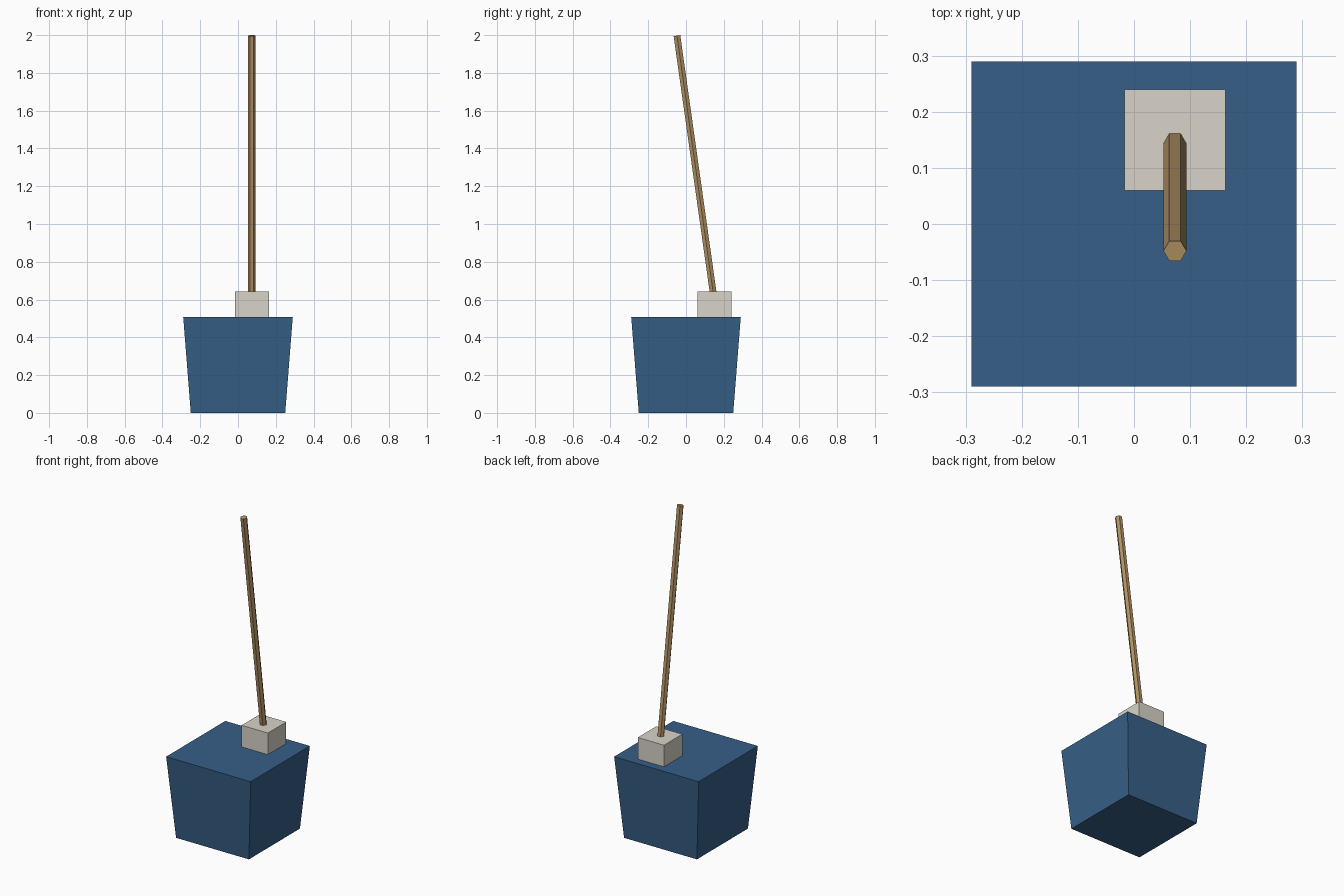
import bpy, bmesh, math
from mathutils import Matrix, Vector

if "Cube" in bpy.data.objects:
    bpy.data.objects.remove(bpy.data.objects["Cube"])


def material(name, rgb):
    # Convert 0-255 sRGB to linear
    lin = [((c / 255 + 0.055) / 1.055) ** 2.4 for c in rgb]
    m = bpy.data.materials.new(name)
    m.diffuse_color = (*lin, 1)
    m.use_nodes = True
    m.node_tree.nodes["Principled BSDF"].inputs["Base Color"].default_value = m.diffuse_color
    return m


def prism(name, sides, r_bottom, r_top, height, start, matrix, mat):
    """Capped prism or frustum rising from z = 0, placed by a matrix."""
    bm = bmesh.new()
    rings = []
    for r, z in ((r_bottom, 0), (r_top, height)):
        ring = []
        for i in range(sides):
            a = start + math.tau * i / sides
            ring.append(bm.verts.new((r * math.cos(a), r * math.sin(a), z)))
        rings.append(ring)
    low, high = rings
    bm.faces.new(low[::-1])
    bm.faces.new(high)
    for i in range(sides):
        j = (i + 1) % sides
        bm.faces.new((low[i], low[j], high[j], high[i]))
    bm.transform(matrix)
    mesh = bpy.data.meshes.new(name)
    bm.to_mesh(mesh)
    bm.free()
    mesh.materials.append(mat)
    obj = bpy.data.objects.new(name, mesh)
    bpy.context.collection.objects.link(obj)
    return obj


blue = material("bucket blue", (55, 95, 136))
cream = material("mop cream", (216, 212, 200))
wood = material("handle wood", (178, 146, 100))

R2 = math.sqrt(2)

# Tapered square bucket
prism("bucket", 4, 0.25 * R2, 0.29 * R2, 0.508, math.pi / 4, Matrix(), blue)

# Mop head block, sunk into the bucket top
prism("mop_head", 4, 0.09 * R2, 0.09 * R2, 0.18, math.pi / 4,
      Matrix.Translation((0.073, 0.15, 0.462)), cream)

# Six-sided handle leaning to the front, its foot inside the mop head
tilt, length = 0.14, 1.42
top = Vector((0.073, -0.048, 1.9975))
lean = Matrix.Rotation(tilt, 4, 'X')
foot = top - lean @ Vector((0, 0, length))
prism("handle", 6, 0.0205, 0.0205, length, 0,
      Matrix.Translation(foot) @ lean, wood)
